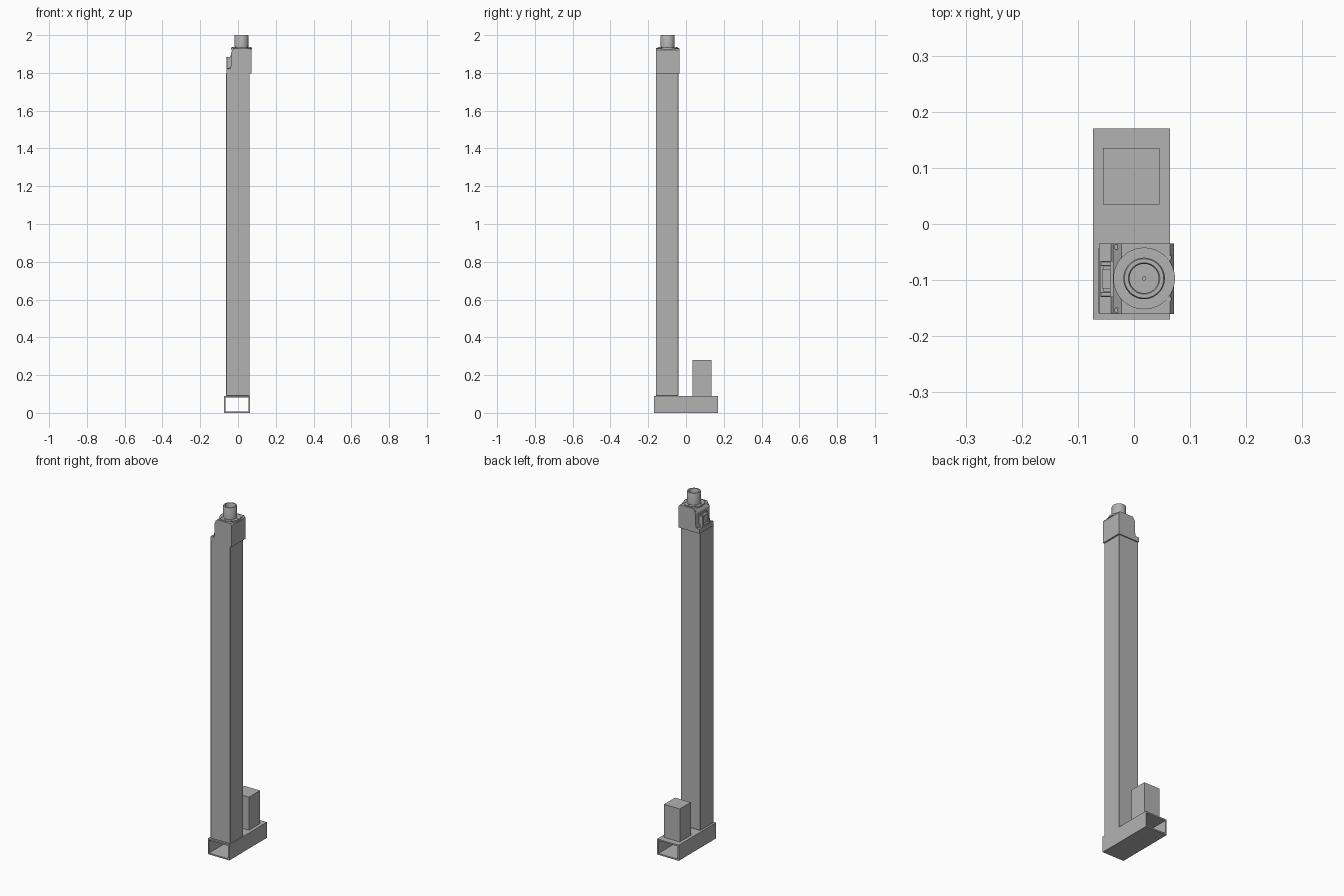
import bpy, bmesh, math
from mathutils import Matrix

if "Cube" in bpy.data.objects:
    bpy.data.objects.remove(bpy.data.objects["Cube"])

grey = bpy.data.materials.new("metal grey")
grey.use_nodes = True
color = (0.45, 0.45, 0.45, 1)
grey.diffuse_color = color
grey.node_tree.nodes["Principled BSDF"].inputs["Base Color"].default_value = color


def finish(name, bm):
    bmesh.ops.recalc_face_normals(bm, faces=bm.faces)
    mesh = bpy.data.meshes.new(name)
    bm.to_mesh(mesh)
    bm.free()
    mesh.materials.append(grey)
    obj = bpy.data.objects.new(name, mesh)
    bpy.context.collection.objects.link(obj)
    return obj


def smooth(obj):
    bpy.ops.object.select_all(action='DESELECT')
    obj.select_set(True)
    bpy.context.view_layer.objects.active = obj
    bpy.ops.object.shade_smooth_by_angle(angle=math.radians(35))


def box(name, x, y, z, bevel=0):
    bm = bmesh.new()
    bmesh.ops.create_cube(bm, size=1)
    for v in bm.verts:
        for i, (lo, hi) in enumerate((x, y, z)):
            v.co[i] = lo if v.co[i] < 0 else hi
    if bevel:
        bmesh.ops.bevel(bm, geom=bm.edges[:], offset=bevel, segments=1, affect='EDGES')
    return finish(name, bm)


def extrude_y(name, outline, y):
    """Solid from an x-z outline, running along y."""
    bm = bmesh.new()
    face = bm.faces.new([bm.verts.new((px, y[0], pz)) for px, pz in outline])
    new = bmesh.ops.extrude_face_region(bm, geom=[face])["geom"]
    verts = [v for v in new if isinstance(v, bmesh.types.BMVert)]
    bmesh.ops.translate(bm, verts=verts, vec=(0, y[1] - y[0], 0))
    return finish(name, bm)


def lathe(name, profile, x, y, steps=48):
    """Turned part around a vertical axis through x, y."""
    bm = bmesh.new()
    verts = [bm.verts.new((r, 0, z)) for r, z in profile]
    edges = [bm.edges.new(pair) for pair in zip(verts, verts[1:])]
    bmesh.ops.spin(bm, geom=verts + edges, axis=(0, 0, 1), cent=(0, 0, 0),
                   angle=math.tau, steps=steps)
    bmesh.ops.remove_doubles(bm, verts=bm.verts, dist=1e-5)
    bmesh.ops.transform(bm, matrix=Matrix.Translation((x, y, 0)), verts=bm.verts)
    obj = finish(name, bm)
    smooth(obj)
    return obj


# Open rectangular base tube
BX, BY, BZ, WALL = (-0.073, 0.064), (-0.17, 0.17), (0, 0.09), 0.008
bm = bmesh.new()
loops = []
for y in BY:
    for w in (0, WALL):
        x0, x1, z0, z1 = BX[0] + w, BX[1] - w, BZ[0] + w, BZ[1] - w
        loops.append([bm.verts.new((x, y, z)) for x, z in
                      ((x0, z0), (x1, z0), (x1, z1), (x0, z1))])
for a, b in ((0, 1), (1, 3), (3, 2), (2, 0)):
    for i in range(4):
        j = (i + 1) % 4
        bm.faces.new((loops[a][i], loops[a][j], loops[b][j], loops[b][i]))
finish("base_tube", bm)

# Upright column and motor housing
box("column", (-0.063, 0.062), (-0.16, -0.041), (0.09, 1.80), 0.002)
box("motor_housing", (-0.055, 0.045), (0.035, 0.135), (0.09, 0.28))

# Stepped head with chamfered shoulder
extrude_y("head_block", [(-0.062, 1.797), (0.071, 1.797), (0.071, 1.92), (0.064, 1.93),
                         (-0.022, 1.93), (-0.037, 1.905), (-0.037, 1.84),
                         (-0.041, 1.823), (-0.062, 1.823)], (-0.16, -0.035))

# Hollow rod guide, flange and recessed rod
CX, CY = 0.018, -0.097
lathe("flange_ring", [(0, 1.925), (0.055, 1.925), (0.055, 1.934), (0.038, 1.934), (0, 1.934)], CX, CY)
lathe("rod_guide", [(0.037, 1.93), (0.037, 1.996), (0.035, 2.0), (0.028, 2.0),
                    (0.026, 1.996), (0.026, 1.965), (0.003, 1.965), (0.003, 1.960),
                    (0, 1.960)], CX, CY)


def screw(name, x, y, z, r):
    lathe(name, [(0, z - 0.004), (r, z - 0.004), (r, z + 0.002), (r * 0.5, z + 0.002),
                 (r * 0.5, z), (0, z)], x, y, 16)


# Screws on the flange, the head and the step
for i in range(8):
    a = i * math.tau / 8
    screw("flange_screw", CX + 0.046 * math.cos(a), CY + 0.046 * math.sin(a), 1.934, 0.003)
for y in (-0.041, -0.154):
    screw("head_screw", -0.006, y, 1.93, 0.005)
    screw("shoulder_screw", -0.030, y, 1.917, 0.005)
for y in (-0.06, -0.134):
    screw("side_screw", 0.062, y, 1.93, 0.005)
for y in (-0.05, -0.145):
    screw("step_plug", -0.052, y, 1.823, 0.006)

# Side connector: plate, neck, clip and end posts
box("connector_plate", (-0.043, -0.036), (-0.13, -0.066), (1.825, 1.892))
box("connector_neck", (-0.054, -0.042), (-0.12, -0.075), (1.835, 1.878))
box("connector_foot", (-0.060, -0.042), (-0.13, -0.066), (1.823, 1.832))
box("connector_clip", (-0.057, -0.042), (-0.115, -0.08), (1.876, 1.884))
for y in (-0.125, -0.071):
    box("connector_post", (-0.060, -0.042), (y - 0.004, y + 0.004), (1.83, 1.884), 0.001)
